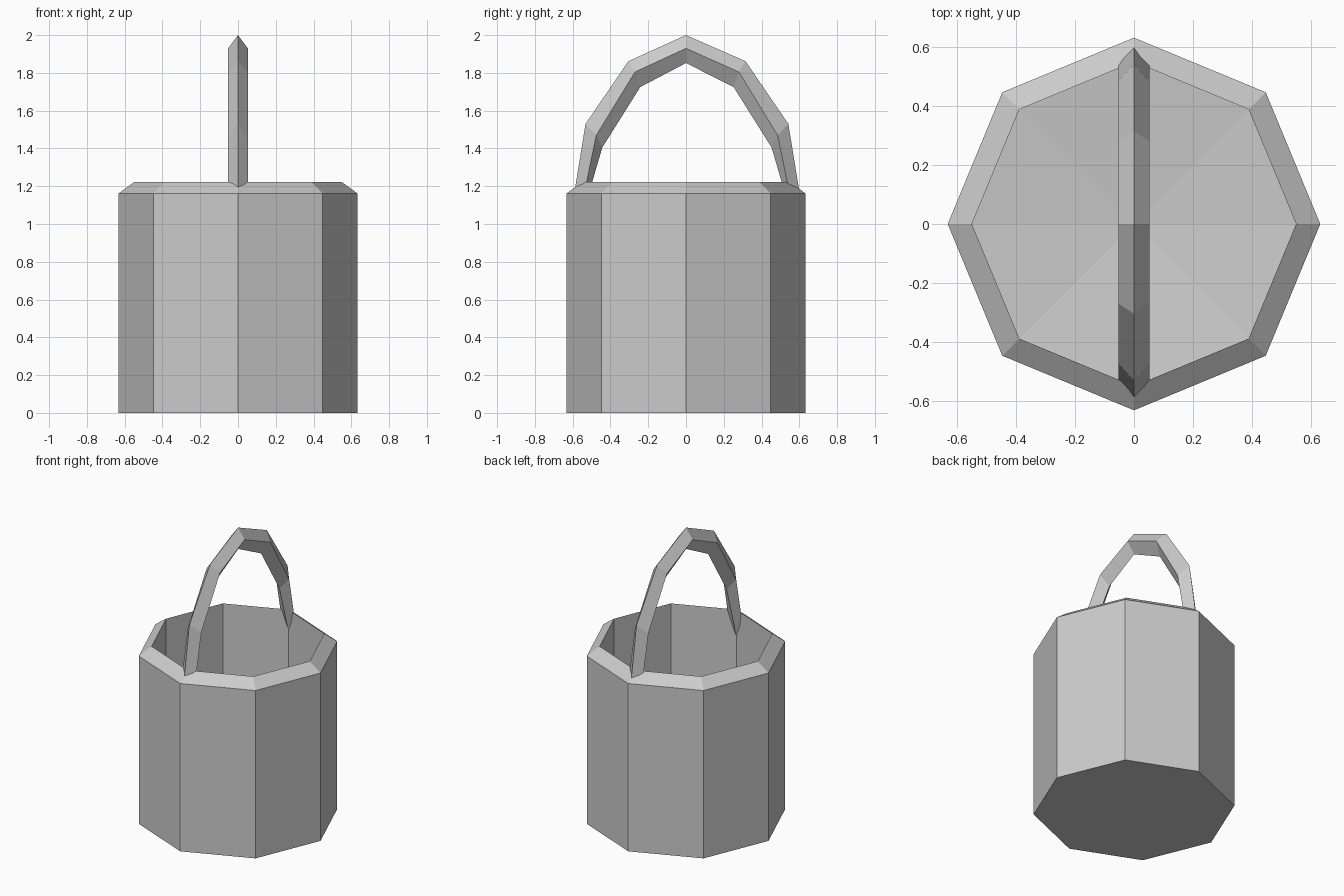
import bpy, bmesh, math

if "Cube" in bpy.data.objects:
    bpy.data.objects.remove(bpy.data.objects["Cube"])

def loft(name, rings, close_start=None, close_end=None):
    """Skin a list of equal-size rings; ends become a cap or a fan to a point."""
    bm = bmesh.new()
    loops = [[bm.verts.new(p) for p in r] for r in rings]
    n = len(loops[0])
    for a, b in zip(loops, loops[1:]):
        for i in range(n):
            j = (i + 1) % n
            bm.faces.new((a[i], a[j], b[j], b[i]))
    for loop, tip in ((loops[0], close_start), (loops[-1], close_end)):
        if tip is None:
            bm.faces.new(loop)
        else:
            c = bm.verts.new(tip)
            for i in range(n):
                bm.faces.new((loop[i], loop[(i + 1) % n], c))
    bmesh.ops.recalc_face_normals(bm, faces=bm.faces)
    me = bpy.data.meshes.new(name)
    bm.to_mesh(me)
    bm.free()
    ob = bpy.data.objects.new(name, me)
    bpy.context.collection.objects.link(ob)
    return ob

def octagon(r, z):
    return [(r * math.cos(i * math.pi / 4), r * math.sin(i * math.pi / 4), z) for i in range(8)]

# Bucket: outer wall, chamfered rim, inner wall, slightly dished floor
profile = [(0.632, 0), (0.632, 1.162), (0.55, 1.222), (0.55, 0.12)]
loft("bucket", [octagon(r, z) for r, z in profile], close_end=(0, 0, 0.07))

# Handle: diamond section along an arch; each row is outer, side, inner (y, z)
half = [((0.615, 1.05), (0.567, 1.05), (0.552, 1.05)),
        ((0.537, 1.53), (0.48, 1.47), (0.448, 1.405)),
        ((0.31, 1.862), (0.275, 1.805), (0.247, 1.725))]
top = ((0, 2.0), (0, 1.93), (0, 1.852))
arch = half + [top] + [tuple((-y, z) for y, z in row) for row in reversed(half)]
w, shift = 0.052, 0.005
rings = [[(0, o[0] + shift, o[1]), (w, s[0] + shift, s[1]),
          (0, i[0] + shift, i[1]), (-w, s[0] + shift, s[1])] for o, s, i in arch]
# keep the apex centred
rings[3] = [(x, y - shift, z) for x, y, z in rings[3]]
loft("handle", rings)
